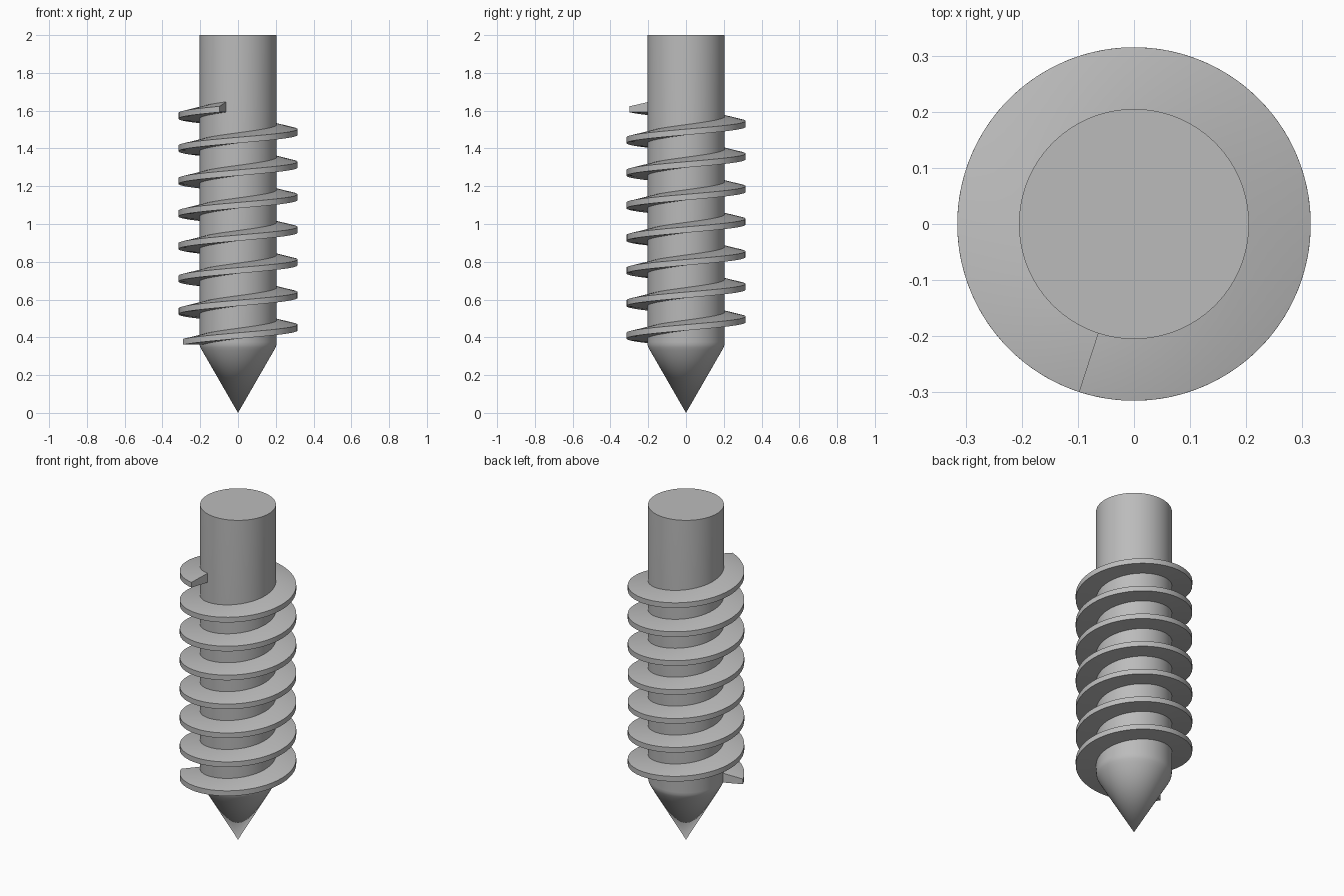
import bpy, bmesh
from math import radians, cos, sin

if "Cube" in bpy.data.objects:
    bpy.data.objects.remove(bpy.data.objects["Cube"])

steel = bpy.data.materials.new("grey_steel")
steel.use_nodes = True
steel.diffuse_color = (0.5, 0.5, 0.5, 1)
steel.node_tree.nodes["Principled BSDF"].inputs["Base Color"].default_value = (0.5, 0.5, 0.5, 1)

CORE, OUTER, PITCH = 0.205, 0.315, 0.1725


def finish(name, bm):
    """Turn a bmesh into a smooth object with sharp edges kept."""
    bmesh.ops.recalc_face_normals(bm, faces=bm.faces)
    mesh = bpy.data.meshes.new(name)
    bm.to_mesh(mesh)
    bm.free()
    mesh.materials.append(steel)
    obj = bpy.data.objects.new(name, mesh)
    bpy.context.collection.objects.link(obj)
    bpy.ops.object.select_all(action='DESELECT')
    obj.select_set(True)
    bpy.context.view_layer.objects.active = obj
    bpy.ops.object.shade_smooth_by_angle(angle=radians(28))


# Shaft: turned profile with a pointed tip and a softened shoulder
bm = bmesh.new()
profile = [(0, 0), (0.19, 0.33), (0.199, 0.347), (0.2035, 0.36), (CORE, 0.375), (CORE, 2), (0, 2)]
verts = [bm.verts.new((r, 0, z)) for r, z in profile]
edges = [bm.edges.new(pair) for pair in zip(verts, verts[1:])]
bmesh.ops.spin(bm, geom=verts + edges, cent=(0, 0, 0), axis=(0, 0, 1),
               angle=radians(360), steps=96)
bmesh.ops.remove_doubles(bm, verts=bm.verts, dist=0.0001)
finish("shaft", bm)

# Thread: flat-bottomed tapering section swept up a right-handed helix
bm = bmesh.new()
start, sweep, base, steps = 203, 7 * 360 + 49, 0.361, 520
section = [(CORE - 0.01, 0), (OUTER, 0), (OUTER, 0.031), (CORE, 0.055), (CORE - 0.01, 0.055)]
rings = []
for i in range(steps + 1):
    turn = sweep * i / steps
    a, z = radians(start + turn), base + PITCH * turn / 360
    rings.append([bm.verts.new((r * cos(a), r * sin(a), z + h)) for r, h in section])
for low, high in zip(rings, rings[1:]):
    for j in range(len(section)):
        k = (j + 1) % len(section)
        bm.faces.new((low[j], low[k], high[k], high[j]))
bm.faces.new(rings[0])
bm.faces.new(rings[-1])
finish("thread", bm)
